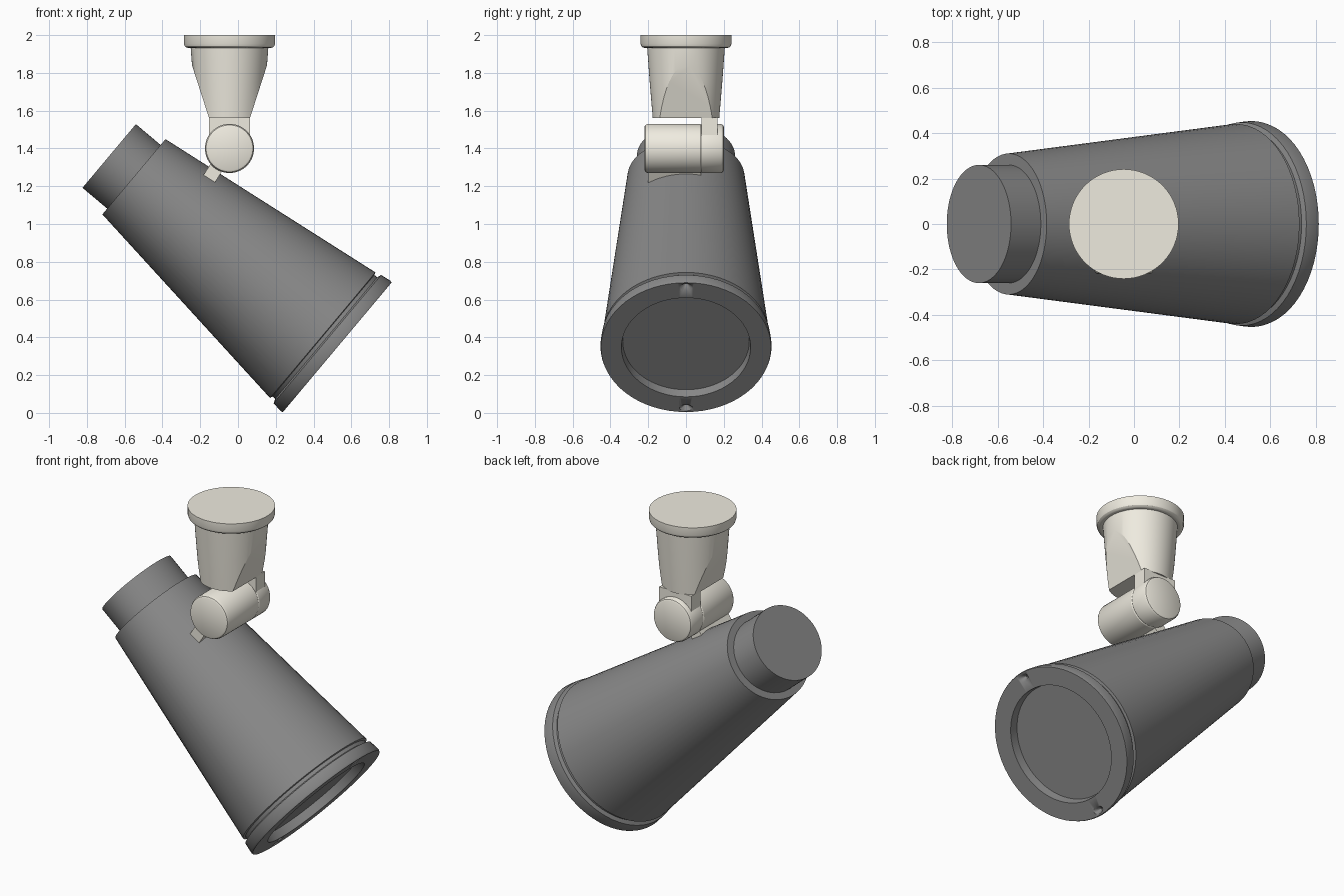
import bpy, bmesh, math
from mathutils import Vector

if "Cube" in bpy.data.objects:
    bpy.data.objects.remove(bpy.data.objects["Cube"])

TILT = math.radians(40)
AXIS = Vector((math.cos(TILT), 0, -math.sin(TILT)))   # lamp points along this
UP = Vector((math.sin(TILT), 0, math.cos(TILT)))
Y = Vector((0, 1, 0))
BACK = Vector((-0.682, 0, 1.36))                      # centre of the rear cap
MX = -0.045                                           # mount centre in x


def material(name, col):
    m = bpy.data.materials.new(name)
    m.diffuse_color = (*col, 1)
    m.use_nodes = True
    m.node_tree.nodes["Principled BSDF"].inputs["Base Color"].default_value = m.diffuse_color
    return m


grey = material("dark_grey", (0.25, 0.25, 0.25))
cream = material("cream", (0.86, 0.83, 0.74))


def finish(name, bm, mat, angle=30):
    bmesh.ops.recalc_face_normals(bm, faces=bm.faces)
    me = bpy.data.meshes.new(name)
    bm.to_mesh(me)
    bm.free()
    ob = bpy.data.objects.new(name, me)
    bpy.context.collection.objects.link(ob)
    me.materials.append(mat)
    bpy.ops.object.select_all(action='DESELECT')
    ob.select_set(True)
    bpy.context.view_layer.objects.active = ob
    bpy.ops.object.shade_smooth_by_angle(angle=math.radians(angle))
    return ob


def loft(sections, origin, d, u, v, n=64):
    """Capped loft of ellipses: (distance along d, radius on u, radius on v)."""
    bm = bmesh.new()
    rings = []
    for s, ru, rv in sections:
        rings.append([bm.verts.new(origin + d * s + u * (ru * math.cos(a)) + v * (rv * math.sin(a)))
                      for a in (2 * math.pi * i / n for i in range(n))])
    for a, b in zip(rings, rings[1:]):
        for i in range(n):
            j = (i + 1) % n
            bm.faces.new((a[i], a[j], b[j], b[i]))
    bm.faces.new(rings[0])
    bm.faces.new(rings[-1])
    return bm


def box(name, centre, dims, axes, mat):
    bm = bmesh.new()
    bmesh.ops.create_cube(bm, size=1)
    for v in bm.verts:
        v.co = centre + sum((ax * (c * s) for ax, c, s in zip(axes, v.co, dims)), Vector())
    return finish(name, bm, mat)


# Lamp housing: rear cap, tapered shell, groove, front ring, recessed lens
housing = finish("lamp_housing", loft([
    (0, 0.22, 0.26), (0.171, 0.22, 0.26),
    (0.171, 0.26, 0.31), (1.476, 0.434, 0.44),
    (1.480, 0.42, 0.425), (1.500, 0.42, 0.425),
    (1.508, 0.443, 0.447), (1.565, 0.451, 0.453), (1.576, 0.447, 0.45),
    (1.576, 0.342, 0.342), (1.626 - 0.1, 0.335, 0.335)],
    BACK, AXIS, UP, Y), grey)

# Two small nicks in the front ring
for i, side in enumerate((1, -1)):
    o = BACK + UP * (side * 0.418)
    cut = finish(f"nick_cutter_{i}", loft([(1.545, 0.004, 0.004), (1.585, 0.026, 0.045)],
                                          o, AXIS, UP, Y, 16), grey)
    cut.hide_render = True
    cut.hide_set(True)
    mod = housing.modifiers.new("nick", 'BOOLEAN')
    mod.operation, mod.solver, mod.object = 'DIFFERENCE', 'EXACT', cut

# Ceiling plate with rounded lower lip
X, Z = Vector((1, 0, 0)), Vector((0, 0, 1))
O = Vector((MX, 0, 0))
plate = [(2.0, 0.241), (1.955, 0.241), (1.942, 0.237), (1.935, 0.229), (1.932, 0.218), (1.936, 0.2)]
finish("ceiling_plate", loft([(z, r, r) for z, r in plate], O, Z, X, Y), cream)

# Tapered neck, sliced flat on two sides
bm = loft([(1.56, 0.176, 0.176), (1.75, 0.192, 0.192), (1.94, 0.206, 0.206)], O, Z, X, Y)
for side in (1, -1):
    cut = bmesh.ops.bisect_plane(bm, geom=bm.verts[:] + bm.edges[:] + bm.faces[:],
                                 plane_co=(MX + side * 0.108, 0, 1.56),
                                 plane_no=(side * 0.30, 0, -0.097), clear_outer=True)
    bmesh.ops.holes_fill(bm, edges=[e for e in bm.edges if e.is_boundary])
finish("neck", bm, cream, 20)

# Single arm from the neck down to the pivot
box("arm", Vector((MX, 0.124, 1.485)), (0.216, 0.086, 0.16), (X, Y, Z), cream)


# Pivot barrel in two halves with softened ends
P = Vector((MX, 0, 1.40))
finish("pivot_barrel", loft([(-0.22, 0.115, 0.115), (-0.215, 0.124, 0.124), (-0.203, 0.13, 0.13),
                             (0.074, 0.13, 0.13), (0.08, 0.126, 0.126)], P, Y, X, Z), cream)
finish("pivot_cap", loft([(0.08, 0.126, 0.126), (0.086, 0.13, 0.13), (0.185, 0.13, 0.13),
                          (0.196, 0.124, 0.124), (0.201, 0.115, 0.115)], P, Y, X, Z), cream)

# Foot joining the pivot to the housing, square to its sloping top
t = math.radians(32.3)
along = Vector((math.cos(t), 0, -math.sin(t)))
out = Vector((math.sin(t), 0, math.cos(t)))
box("foot", Vector((-0.152, -0.06, 1.24)) + out * 0.07, (0.072, 0.28, 0.14), (along, Y, out), cream)
